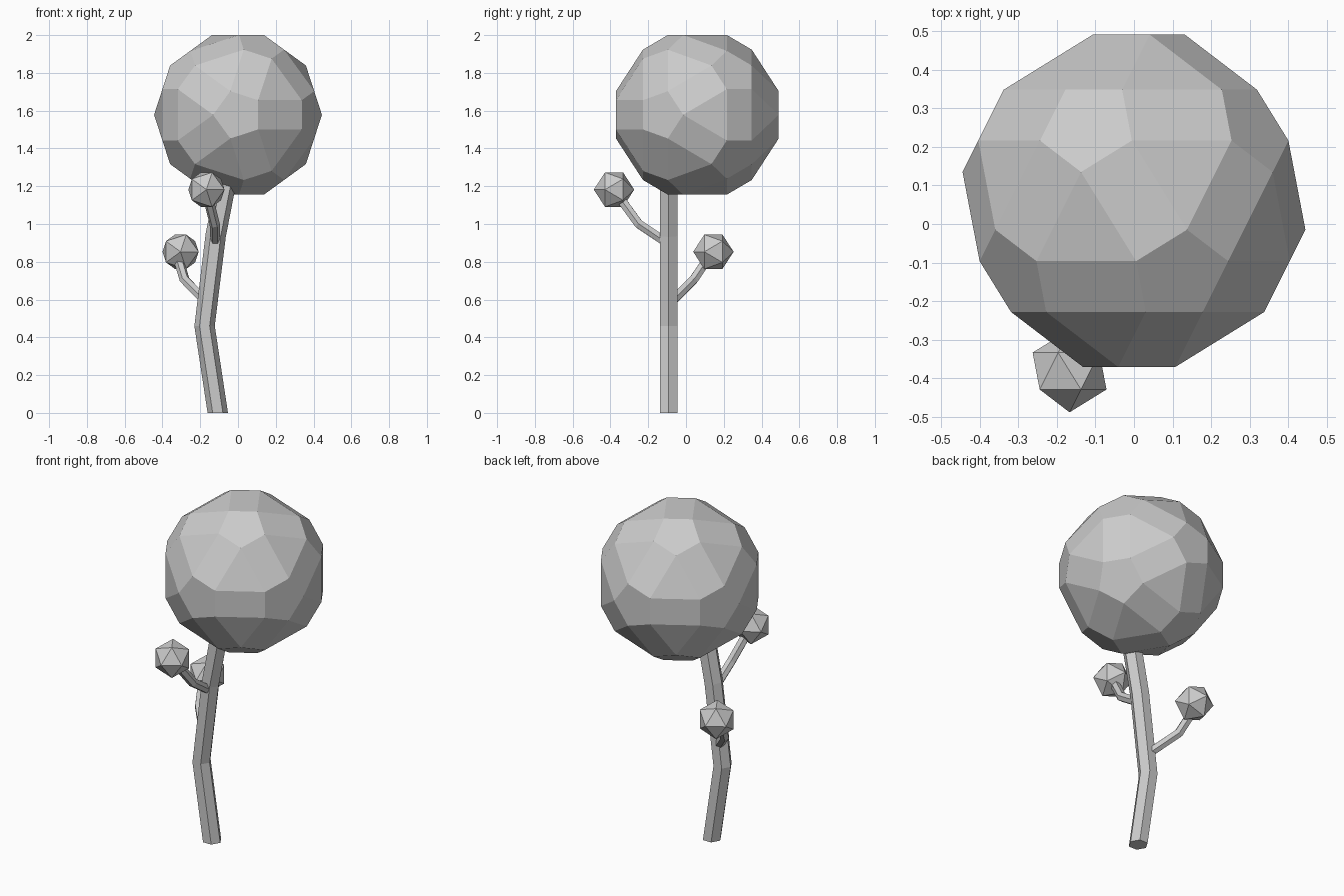
import bpy, bmesh, math
from mathutils import Vector, Matrix

if "Cube" in bpy.data.objects:
    bpy.data.objects.remove(bpy.data.objects["Cube"])

PHI = (1 + 5 ** 0.5) / 2
TURN = Matrix.Rotation(math.atan(1 / PHI), 3, 'Z')


def finish(bm, name):
    bmesh.ops.recalc_face_normals(bm, faces=bm.faces)
    mesh = bpy.data.meshes.new(name)
    bm.to_mesh(mesh)
    bm.free()
    bpy.context.collection.objects.link(bpy.data.objects.new(name, mesh))


def ico_points():
    pts = []
    for a in (-1, 1):
        for b in (-PHI, PHI):
            pts += [(0, a, b), (a, b, 0), (b, 0, a)]
    return [(TURN @ Vector(p)).normalized() for p in pts]


def hull(name, points, centre, radius):
    bm = bmesh.new()
    for p in points:
        bm.verts.new(Vector(centre) + p * radius)
    bmesh.ops.convex_hull(bm, input=bm.verts)
    bmesh.ops.dissolve_limit(bm, angle_limit=math.radians(1),
                             verts=bm.verts, edges=bm.edges)
    finish(bm, name)


def tube(name, path, radius, flat_start=False, sides=6):
    bm = bmesh.new()
    path = [Vector(p) for p in path]
    rings = []
    for i, p in enumerate(path):
        t = Vector()
        if i > 0:
            t += (p - path[i - 1]).normalized()
        if i < len(path) - 1:
            t += (path[i + 1] - p).normalized()
        if flat_start and i == 0:
            t = Vector((0, 0, 1))
        t.normalize()
        u = (Vector((1, 0, 0)) - t * t.x).normalized()
        w = t.cross(u)
        angles = [2 * math.pi * k / sides for k in range(sides)]
        rings.append([bm.verts.new(p + (u * math.cos(a) + w * math.sin(a)) * radius)
                      for a in angles])
    for r0, r1 in zip(rings, rings[1:]):
        for k in range(sides):
            n = (k + 1) % sides
            bm.faces.new((r0[k], r0[n], r1[n], r1[k]))
    bm.faces.new(rings[0])
    bm.faces.new(rings[-1])
    finish(bm, name)


# Trunk with two bends
tube("trunk", [(-0.107, -0.092, 0), (-0.177, -0.092, 0.46),
               (-0.118, -0.092, 0.94), (-0.048, -0.092, 1.3)], 0.054, True)

# Side branches
tube("front_branch", [(-0.12, -0.10, 0.9), (-0.123, -0.25, 1.0),
                      (-0.165, -0.37, 1.165)], 0.027)
tube("back_branch", [(-0.165, -0.08, 0.585), (-0.283, 0.04, 0.705),
                     (-0.32, 0.125, 0.83)], 0.027)

# Small leaf balls: icosahedra
ico = ico_points()
hull("front_leaf_ball", ico, (-0.167, -0.381, 1.182), 0.107)
hull("back_leaf_ball", ico, (-0.304, 0.145, 0.853), 0.107)

# Big crown: expanded icosahedron of pentagons, rectangles and triangles
crown = []
for v in ico:
    near = [n for n in ico if 0.3 < n.dot(v) < 0.6]
    for i, a in enumerate(near):
        for b in near[i + 1:]:
            if a.dot(b) > 0.3:
                crown.append(v.slerp((v + a + b).normalized(), 0.455))
hull("leaf_crown", crown, (0, 0.06, 1.578), 0.4505)
